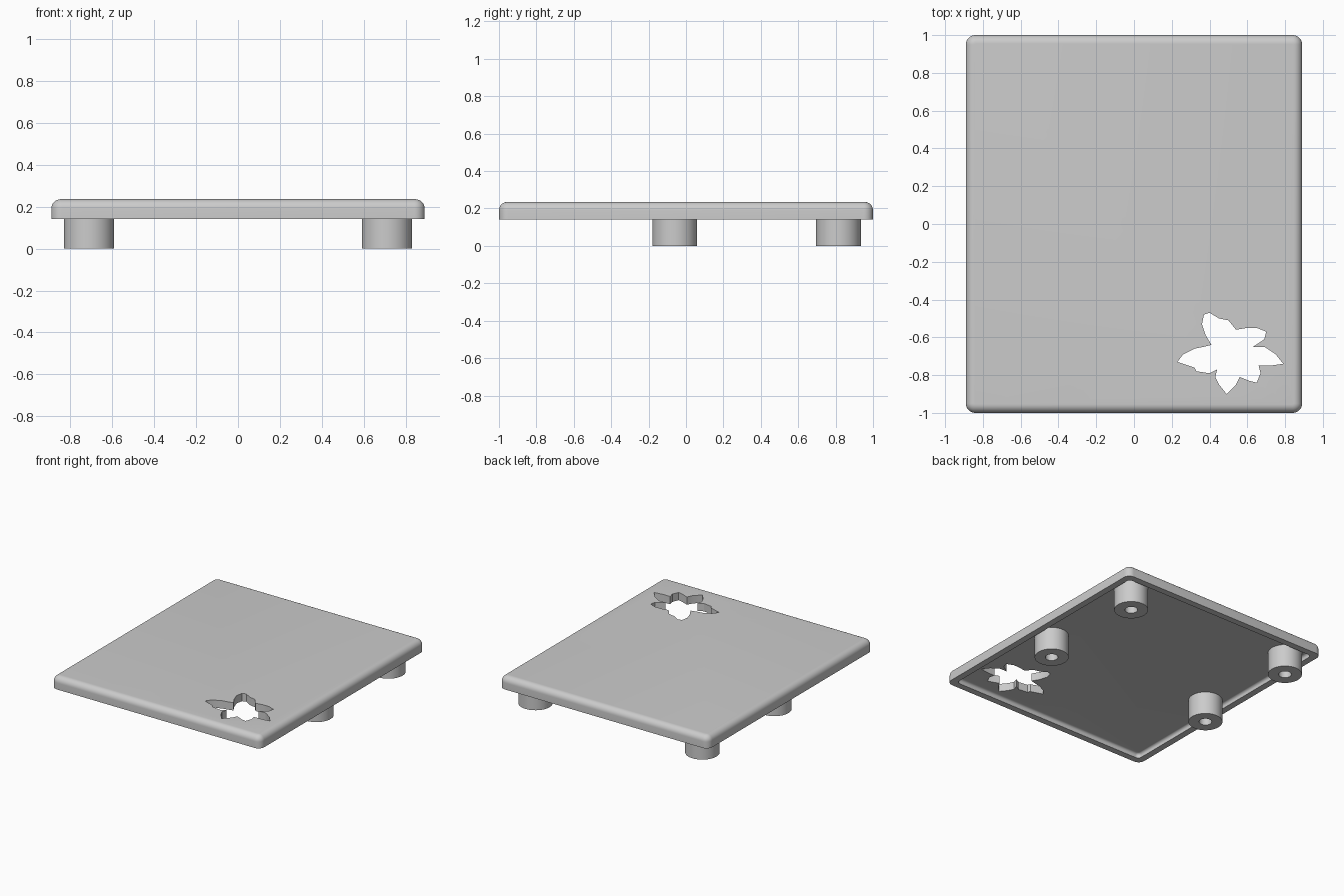
import bpy, bmesh, math
from mathutils import Vector

if "Cube" in bpy.data.objects:
    bpy.data.objects.remove(bpy.data.objects["Cube"], do_unlink=True)

grey = bpy.data.materials.new("plain_grey")
grey.use_nodes = True
GREY = (0.6, 0.6, 0.6, 1)
grey.diffuse_color = GREY
grey.node_tree.nodes["Principled BSDF"].inputs["Base Color"].default_value = GREY


def make_object(name, bm):
    bmesh.ops.recalc_face_normals(bm, faces=bm.faces)
    mesh = bpy.data.meshes.new(name)
    bm.to_mesh(mesh)
    bm.free()
    mesh.materials.append(grey)
    obj = bpy.data.objects.new(name, mesh)
    bpy.context.collection.objects.link(obj)
    return obj


def rounded_slab(name, half_x, half_y, bottom, top, corner, fillet):
    """Box with rounded upright corners and a rounded top edge."""
    bm = bmesh.new()
    bmesh.ops.create_cube(bm, size=2)
    for v in bm.verts:
        v.co = Vector((v.co.x * half_x, v.co.y * half_y, top if v.co.z > 0 else bottom))
    upright = [e for e in bm.edges if abs(e.verts[0].co.z - e.verts[1].co.z) > 0.001]
    bmesh.ops.bevel(bm, geom=upright, offset=corner, segments=8, profile=0.5, affect='EDGES')
    rim = [e for e in bm.edges if all(abs(v.co.z - top) < 0.0001 for v in e.verts)]
    bmesh.ops.bevel(bm, geom=rim, offset=fillet, segments=8, profile=0.5, affect='EDGES')
    return make_object(name, bm)


def prism(name, outline, bottom, top):
    bm = bmesh.new()
    face = bm.faces.new([bm.verts.new((x, y, bottom)) for x, y in outline])
    moved = bmesh.ops.extrude_face_region(bm, geom=[face])["geom"]
    for v in moved:
        if isinstance(v, bmesh.types.BMVert):
            v.co.z = top
    return make_object(name, bm)


def lathe(name, profile, x, y):
    bm = bmesh.new()
    verts = [bm.verts.new((r, 0, z)) for r, z in profile]
    edges = [bm.edges.new(pair) for pair in zip(verts, verts[1:])]
    bmesh.ops.spin(bm, geom=verts + edges, cent=(0, 0, 0), axis=(0, 0, 1),
                   angle=math.tau, steps=48)
    bmesh.ops.remove_doubles(bm, verts=bm.verts, dist=0.0001)
    obj = make_object(name, bm)
    obj.location = (x, y, 0)
    return obj


def cut(target, cutter):
    mod = target.modifiers.new("cut", 'BOOLEAN')
    mod.operation = 'DIFFERENCE'
    mod.solver = 'EXACT'
    mod.object = cutter
    bpy.context.view_layer.objects.active = target
    bpy.ops.object.modifier_apply(modifier=mod.name)
    bpy.data.objects.remove(cutter, do_unlink=True)


# Cover plate, hollowed from below to leave a shallow lip
BOTTOM, CEILING, TOP = 0.14, 0.175, 0.235
plate = rounded_slab("cover_plate", 0.89, 1, BOTTOM, TOP, 0.05, 0.045)
cut(plate, rounded_slab("cavity", 0.84, 0.95, 0.05, CEILING, 0.03, 0.02))

# Leaf-shaped opening, walked clockwise from its upper left tip
leaf = [
    (.37, -.48), (.4, -.47), (.45, -.5), (.5, -.51), (.54, -.56), (.6, -.55),
    (.65, -.55), (.7, -.57), (.69, -.61), (.63, -.65), (.69, -.65), (.75, -.69),
    (.79, -.74), (.72, -.75), (.66, -.75), (.67, -.79), (.65, -.84), (.61, -.83),
    (.56, -.81), (.54, -.85), (.49, -.9), (.45, -.85), (.43, -.81), (.44, -.77),
    (.4, -.79), (.33, -.78), (.32, -.76), (.23, -.73), (.26, -.69), (.32, -.66),
    (.37, -.65), (.41, -.64), (.38, -.59), (.36, -.53),
]
cut(plate, prism("leaf_cutter", leaf, 0, 0.5))

# Four round legs, each with a blind screw hole
leg_profile = [(0, 0.14), (0.045, 0.14), (0.045, 0), (0.12, 0), (0.12, 0.185), (0, 0.185)]
parts = [plate]
for side, x in (("left", 0.71), ("right", -0.71)):
    for end, y in (("front", -0.06), ("back", 0.815)):
        parts.append(lathe(f"{end}_{side}_leg", leg_profile, x, y))

# Smooth rounded surfaces, keep hard edges
bpy.ops.object.select_all(action='DESELECT')
for obj in parts:
    obj.select_set(True)
bpy.context.view_layer.objects.active = plate
bpy.ops.object.shade_smooth_by_angle(angle=math.radians(30))
